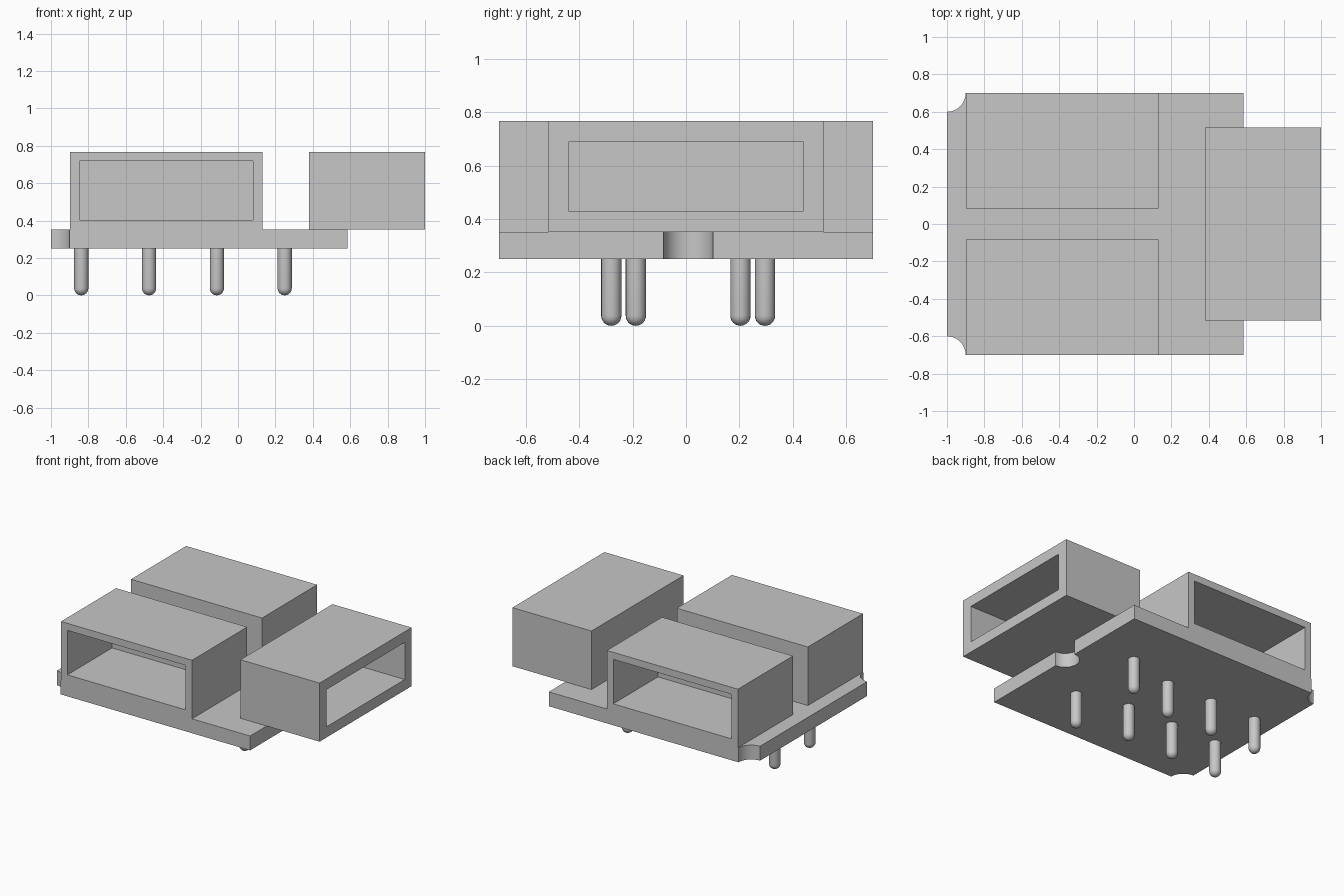
import bpy, bmesh, math
from mathutils import Matrix, Vector

if "Cube" in bpy.data.objects:
    bpy.data.objects.remove(bpy.data.objects["Cube"], do_unlink=True)

# Single flat grey
grey = bpy.data.materials.new("light_grey")
colour = (0.57, 0.57, 0.57, 1)
grey.diffuse_color = colour
grey.use_nodes = True
grey.node_tree.nodes["Principled BSDF"].inputs["Base Color"].default_value = colour


def finish(bm, name, smooth=False):
    bmesh.ops.recalc_face_normals(bm, faces=bm.faces)
    mesh = bpy.data.meshes.new(name)
    bm.to_mesh(mesh)
    bm.free()
    mesh.materials.append(grey)
    obj = bpy.data.objects.new(name, mesh)
    bpy.context.collection.objects.link(obj)
    if smooth:
        bpy.ops.object.select_all(action='DESELECT')
        obj.select_set(True)
        bpy.context.view_layer.objects.active = obj
        bpy.ops.object.shade_smooth_by_angle(angle=math.radians(35))
    return obj


def arc(cx, cy, radius, start, end, steps):
    angles = [math.radians(start + (end - start) * i / steps) for i in range(steps + 1)]
    return [(cx + radius * math.cos(a), cy + radius * math.sin(a)) for a in angles]


def socket(name, low, high, facing, margin, depth):
    """Box with a rectangular pocket sunk into the side that points along facing."""
    low, high, facing = Vector(low), Vector(high), Vector(facing)
    bm = bmesh.new()
    bmesh.ops.create_cube(bm, size=1)
    bmesh.ops.scale(bm, vec=high - low, verts=bm.verts)
    bmesh.ops.translate(bm, vec=(low + high) / 2, verts=bm.verts)
    bm.normal_update()
    mouth = max(bm.faces, key=lambda f: f.normal.dot(facing))
    bmesh.ops.inset_region(bm, faces=[mouth], thickness=margin, use_even_offset=True)
    pocket = bmesh.ops.extrude_discrete_faces(bm, faces=[mouth])["faces"][0]
    bmesh.ops.translate(bm, vec=-facing * depth, verts=pocket.verts)
    return finish(bm, name)


# Base board: two rounded corner notches on one end, a half-round notch on the other
left, right, half = -1.0, 0.585, 0.7
bottom, top = 0.25, 0.352
outline = arc(left, -half, 0.1, 90, 0, 12)
outline += [(right, -half)]
outline += arc(right, 0.008, 0.093, 270, 90, 24)
outline += [(right, half)]
outline += arc(left, half, 0.1, 0, -90, 12)
bm = bmesh.new()
base = bm.faces.new([bm.verts.new((x, y, bottom)) for x, y in outline])
grown = bmesh.ops.extrude_face_region(bm, geom=[base])["geom"]
bmesh.ops.translate(bm, vec=(0, 0, top - bottom),
                    verts=[g for g in grown if isinstance(g, bmesh.types.BMVert)])
finish(bm, "base_board", smooth=True)

# Three open sockets
roof = 0.767
socket("front_socket", (-0.897, -half, top), (0.13, -0.083, roof), (0, -1, 0), 0.05, 0.5)
socket("back_socket", (-0.897, 0.083, top), (0.13, half, roof), (0, 1, 0), 0.05, 0.5)
socket("end_socket", (0.38, -0.515, top), (1, 0.515, roof), (1, 0, 0), 0.076, 0.5)


# Round-tipped pins: a profile spun around the vertical axis
def pin(name, x, y, radius=0.038):
    bm = bmesh.new()
    profile = [(r, z) for r, z in arc(0, radius, radius, 270, 360, 6)] + [(radius, bottom)]
    verts = [bm.verts.new((r, 0, z)) for r, z in profile]
    edges = [bm.edges.new(pair) for pair in zip(verts, verts[1:])]
    bmesh.ops.spin(bm, geom=verts + edges, axis=(0, 0, 1), cent=(0, 0, 0),
                   angle=math.tau, steps=20)
    bmesh.ops.remove_doubles(bm, verts=bm.verts, dist=0.0005)
    bmesh.ops.holes_fill(bm, edges=[e for e in bm.edges if e.is_boundary], sides=0)
    bmesh.ops.transform(bm, matrix=Matrix.Translation((x, y, 0)), verts=bm.verts)
    finish(bm, name, smooth=True)


for i in range(4):
    spread = 0.288 if i == 3 else 0.196
    for side, sign in (("front", -1), ("back", 1)):
        pin(f"{side}_pin_{i + 1}", -0.838 + 0.3625 * i, 0.008 + sign * spread)
